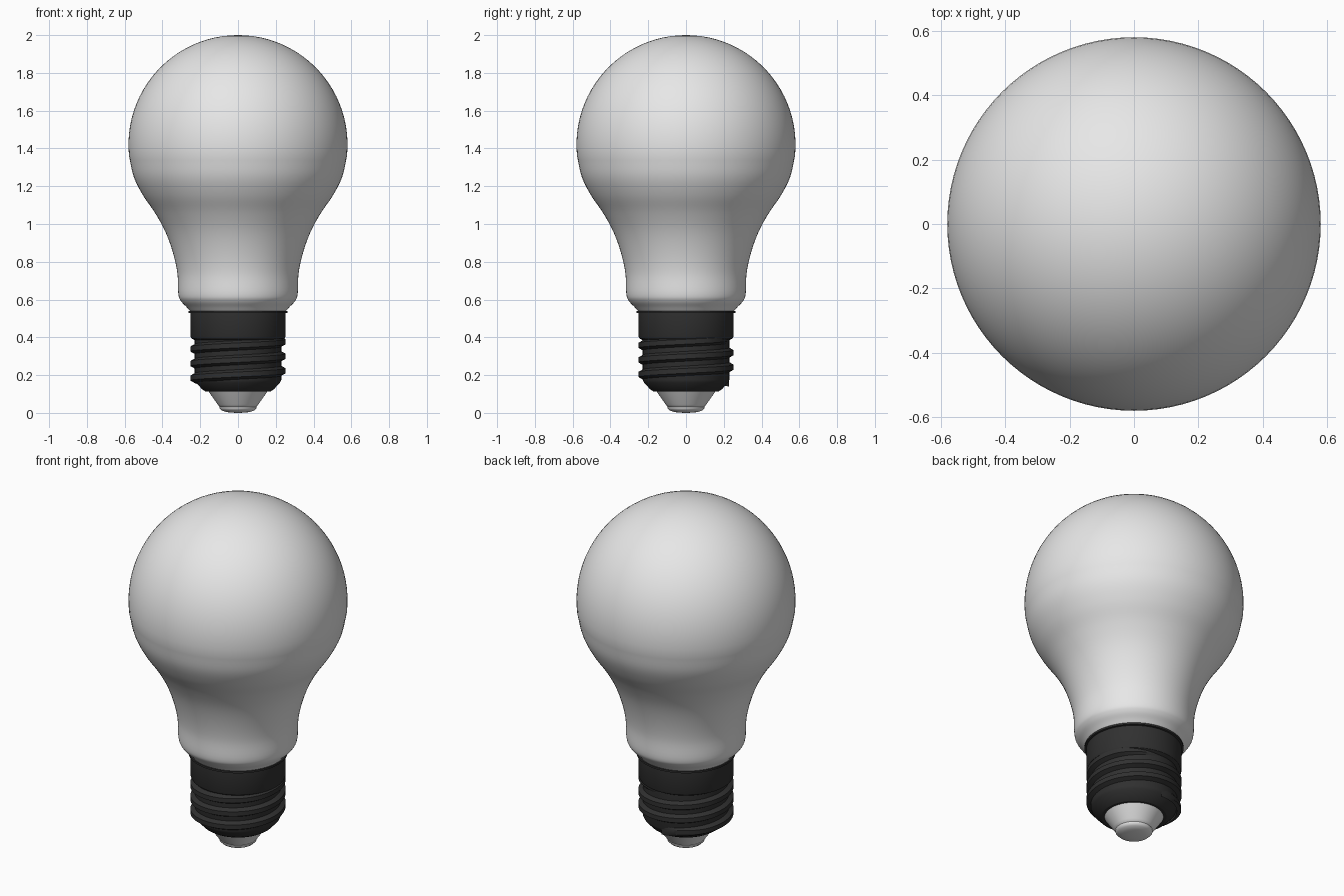
import bpy, bmesh, math
from mathutils import Vector

cube = bpy.data.objects.get("Cube")
if cube:
    bpy.data.objects.remove(cube)

SIDES = 96


def material(name, rgb, rough=0.5):
    m = bpy.data.materials.new(name)
    m.use_nodes = True
    m.diffuse_color = (*rgb, 1)
    shader = m.node_tree.nodes["Principled BSDF"]
    shader.inputs["Base Color"].default_value = (*rgb, 1)
    shader.inputs["Roughness"].default_value = rough
    return m


def finish(name, bm, mat, angle):
    bmesh.ops.remove_doubles(bm, verts=bm.verts, dist=1e-5)
    bmesh.ops.recalc_face_normals(bm, faces=bm.faces)
    mesh = bpy.data.meshes.new(name)
    bm.to_mesh(mesh)
    bm.free()
    mesh.materials.append(mat)
    ob = bpy.data.objects.new(name, mesh)
    bpy.context.collection.objects.link(ob)
    bpy.ops.object.select_all(action='DESELECT')
    ob.select_set(True)
    bpy.context.view_layer.objects.active = ob
    bpy.ops.object.shade_smooth_by_angle(angle=math.radians(angle))
    return ob


def lathe(name, profile, mat, angle=30):
    """Spin a list of (radius, height) points around z."""
    bm = bmesh.new()
    verts = [bm.verts.new((r, 0, z)) for r, z in profile]
    edges = [bm.edges.new(pair) for pair in zip(verts, verts[1:])]
    bmesh.ops.spin(bm, geom=verts + edges, cent=(0, 0, 0), axis=(0, 0, 1),
                   angle=math.tau, steps=SIDES)
    return finish(name, bm, mat, angle)


def smooth_curve(points, steps=5):
    """Catmull-Rom curve through the points."""
    p = [Vector(q) for q in points]
    p = [2 * p[0] - p[1]] + p + [2 * p[-1] - p[-2]]
    out = []
    for a, b, c, d in zip(p, p[1:], p[2:], p[3:]):
        for i in range(steps):
            t = i / steps
            out.append(0.5 * (2 * b + (c - a) * t + (2 * a - 5 * b + 4 * c - d) * t * t
                              + (3 * b - a - 3 * c + d) * t ** 3))
    return out + [p[-2]]


frosted = material("frosted_glass", (0.8, 0.8, 0.8))
dark_metal = material("dark_metal", (0.03, 0.03, 0.03))

# Glass: round dome flowing into a waisted neck and a rounded collar
R, CENTRE = 0.58, 1.42
dome = [(R * math.sin(a), CENTRE + R * math.cos(a))
        for a in (math.radians(4 * i) for i in range(25))]
neck = [dome[-1], (0.552, 1.25), (0.505, 1.155), (0.44, 1.06), (0.385, 0.96),
        (0.345, 0.85), (0.321, 0.74), (0.316, 0.63), (0.302, 0.592),
        (0.272, 0.56), (0.25, 0.535)]
lathe("glass_bulb", dome[:-1] + smooth_curve(neck) + [(0, 0.535)], frosted, 50)

# Screw cap: rim, plain sleeve, threaded core and tapered bottom
lathe("screw_cap", [(0, 0.54), (0.262, 0.54), (0.262, 0.53), (0.252, 0.528), (0.252, 0.405),
                    (0.247, 0.395), (0.229, 0.385), (0.229, 0.175), (0.222, 0.16),
                    (0.19, 0.125), (0.172, 0.113), (0, 0.113)], dark_metal)

# Screw thread: trapezoid ridge swept along a helix, fading at both ends
PITCH, TURNS, START = 0.077, 3, 0.165
section = [(0, -0.027), (1, -0.013), (1, 0.013), (0, 0.027)]
bm = bmesh.new()
rings = []
for i in range(SIDES * TURNS + 1):
    turn = i / SIDES
    a = math.tau * turn + math.pi / 2
    fade = min(1, turn * 6, (TURNS - turn) * 6)
    rings.append([bm.verts.new(((0.227 + 0.025 * fade * out) * math.cos(a),
                                (0.227 + 0.025 * fade * out) * math.sin(a),
                                START + PITCH * turn + dz)) for out, dz in section])
for p, q in zip(rings, rings[1:]):
    for k in range(4):
        n = (k + 1) % 4
        bm.faces.new((p[k], p[n], q[n], q[k]))
finish("screw_thread", bm, dark_metal, 30)

# Insulator cone and the rounded contact below it
lathe("insulator", [(0, 0.115), (0.157, 0.115), (0.108, 0.045), (0.098, 0.033),
                    (0.085, 0.025), (0, 0.025)], frosted)
lathe("contact", [(0, 0.03), (0.098, 0.03), (0.098, 0.024), (0.085, 0.012),
                  (0.06, 0.004), (0.03, 0.001), (0, 0)], frosted, 50)
